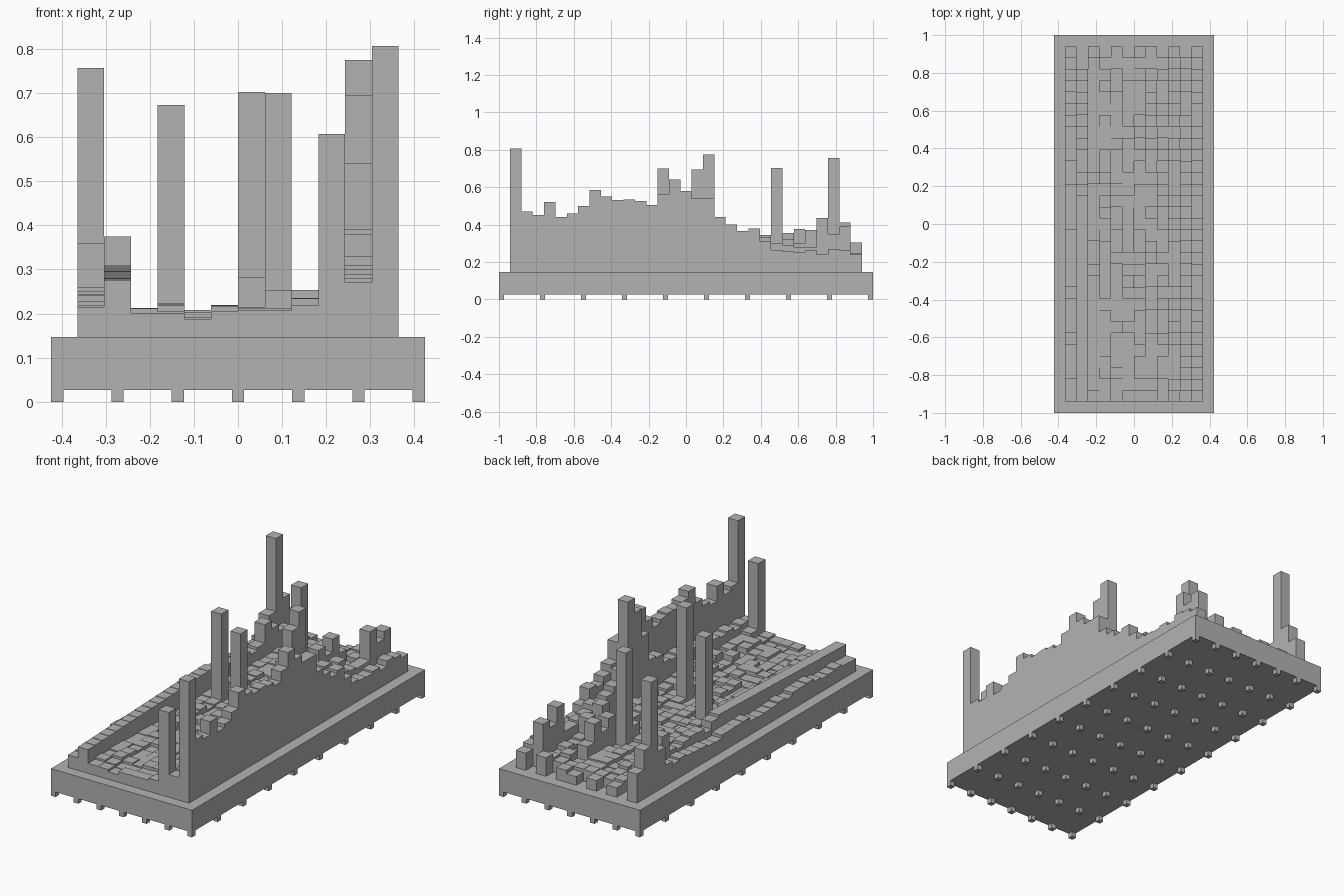
import bpy
import bmesh
import random

random.seed(4)
cube = bpy.data.objects.get("Cube")
if cube:
    bpy.data.objects.remove(cube, do_unlink=True)

grey = bpy.data.materials.new("plain_grey")
grey.use_nodes = True
colour = (0.45, 0.45, 0.45, 1)
grey.diffuse_color = colour
grey.node_tree.nodes["Principled BSDF"].inputs["Base Color"].default_value = colour

HALF_X, FOOT, DECK = 0.424, 0.027, 0.147
CELL = 0.0607
LEFT, FRONT = -6 * CELL, -15.5 * CELL


def finish(bm, name):
    bmesh.ops.recalc_face_normals(bm, faces=bm.faces)
    mesh = bpy.data.meshes.new(name)
    bm.to_mesh(mesh)
    bm.free()
    mesh.materials.append(grey)
    obj = bpy.data.objects.new(name, mesh)
    bpy.context.collection.objects.link(obj)
    return obj


def add_box(bm, low, high):
    verts = bmesh.ops.create_cube(bm, size=1)["verts"]
    for v in verts:
        for i in range(3):
            v.co[i] = low[i] if v.co[i] < 0 else high[i]


def stepped_row(name, column, heights):
    """One strip of bars: a stepped side profile extruded across its width."""
    x = LEFT + column * CELL
    outline = [(FRONT, DECK)]
    for i, h in enumerate(heights):
        outline += [(FRONT + i * CELL, h), (FRONT + (i + 1) * CELL, h)]
    outline.append((FRONT + len(heights) * CELL, DECK))
    bm = bmesh.new()
    face = bm.faces.new([bm.verts.new((x, y, z)) for y, z in outline])
    extruded = bmesh.ops.extrude_face_region(bm, geom=[face])["geom"]
    moved = [g for g in extruded if isinstance(g, bmesh.types.BMVert)]
    bmesh.ops.translate(bm, verts=moved, vec=(CELL, 0, 0))
    finish(bm, name)


def jitter(count, low, high):
    return [random.uniform(low, high) for _ in range(count)]


def with_peaks(heights, peaks):
    for day, h in peaks.items():
        heights[day - 1] = h
    return heights


# Base slab
bm = bmesh.new()
add_box(bm, (-HALF_X, -1, FOOT), (HALF_X, 1, DECK))
finish(bm, "base_slab")

# Grid of square feet, flush with the slab edges
bm = bmesh.new()
r = 0.014
for i in range(7):
    for j in range(10):
        x = (HALF_X - r) * (i / 3 - 1)
        y = (1 - r) * (j / 4.5 - 1)
        add_box(bm, (x - r, y - r, 0), (x + r, y + r, FOOT))
finish(bm, "feet")

# Low strip at the left edge, rising at the back
row = jitter(24, 0.215, 0.245) + [0.25, 0.24, 0.26, 0.36, 0.757, 0.41, 0.305]
stepped_row("bar_row_first", 0, with_peaks(row, {1: 0.215}))

# Ridge strip beside it
row = [0.275 + 0.002 * i for i in range(18)] + jitter(11, 0.25, 0.3)
stepped_row("bar_row_second", 1, with_peaks(row, {26: 0.375, 27: 0.33}))

# Valley strips: length, lowest, highest, tall bars
valley = [
    (31, 0.196, 0.213, {}),
    (30, 0.198, 0.225, {17: 0.673}),
    (31, 0.187, 0.208, {}),
    (30, 0.190, 0.220, {}),
    (31, 0.188, 0.215, {23: 0.283, 24: 0.702}),
    (31, 0.190, 0.215, {13: 0.253, 14: 0.7, 25: 0.355, 26: 0.3, 27: 0.37, 28: 0.27}),
    (30, 0.195, 0.240, {24: 0.253}),
    (31, 0.205, 0.250, {1: 0.607, 23: 0.345, 25: 0.32}),
]
for k, (count, low, high, peaks) in enumerate(valley):
    stepped_row(f"bar_row_valley_{k}", k + 2, with_peaks(jitter(count, low, high), peaks))

# Climbing strip next to the high wall (heights in hundredths)
climb = [27, 28, 27, 29, 28, 29, 30, 30, 31, 30, 33, 32, 33, 38, 39, 54, 69.4, 77.5,
         42, 36, 33, 31, 33, 30, 29, 28, 28, 43.5, 35, 39]
stepped_row("bar_row_climb", 10, [h / 100 for h in climb])

# High wall strip along the right edge
wall = [80.7, 47, 45, 52, 44, 46, 50, 58.5, 55, 53, 53.5, 52.5, 50.5, 56, 64, 58, 54, 54,
        44, 40, 36.5, 38, 31, 26.5, 25.5, 25, 26, 24, 27, 26, 24]
stepped_row("bar_row_wall", 11, [h / 100 for h in wall])
